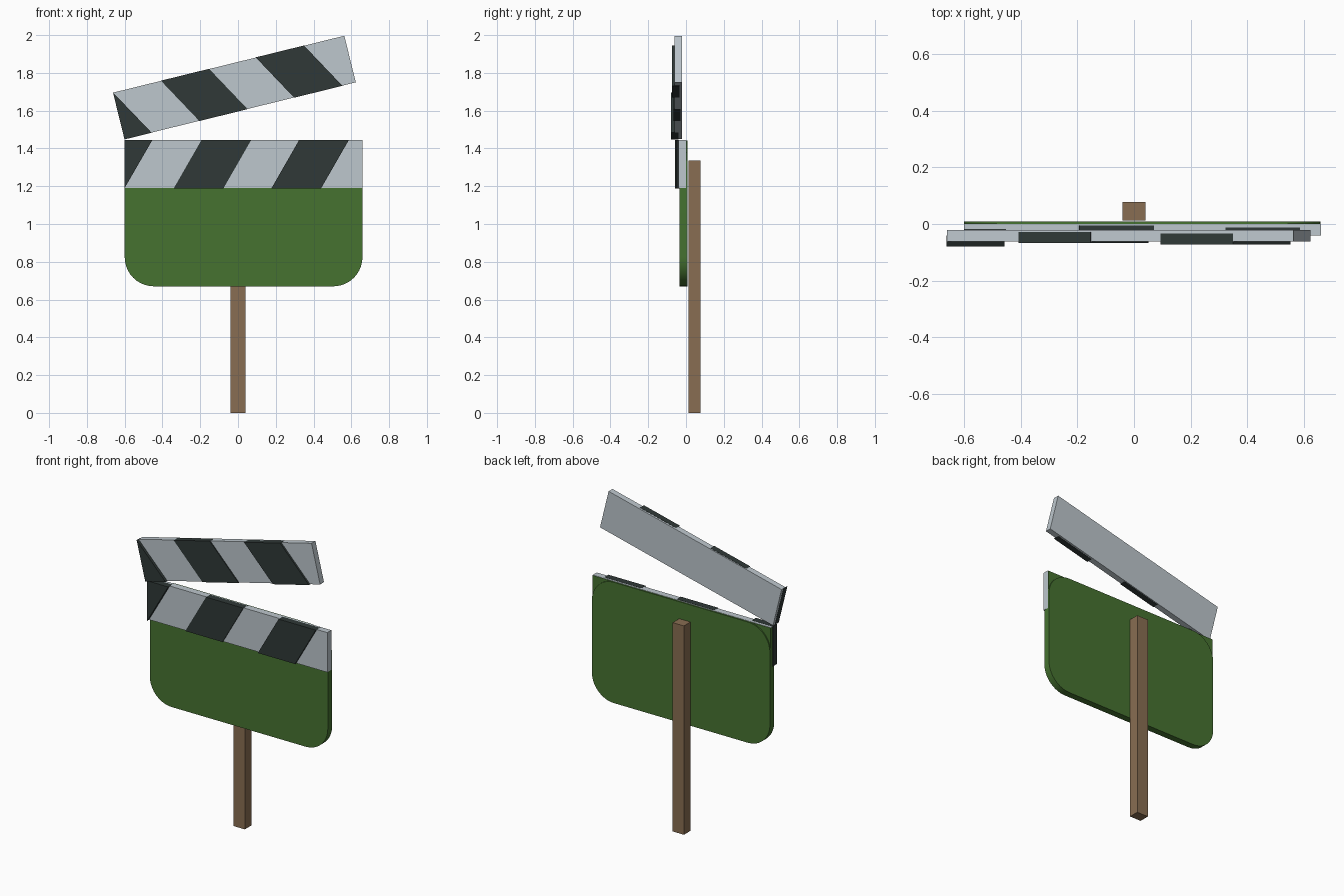
import bpy
import bmesh
from math import sin, cos, pi, atan2
from mathutils import Matrix, Vector

cube = bpy.data.objects.get("Cube")
if cube:
    bpy.data.objects.remove(cube, do_unlink=True)


def material(name, rgb):
    m = bpy.data.materials.new(name)
    m.use_nodes = True
    m.diffuse_color = (*rgb, 1)
    m.node_tree.nodes["Principled BSDF"].inputs["Base Color"].default_value = (*rgb, 1)
    return m


GREEN = material("board green", (0.061, 0.171, 0.03))
WHITE = material("stripe pale grey", (0.51, 0.57, 0.61))
BLACK = material("stripe charcoal", (0.029, 0.04, 0.038))
BROWN = material("wood brown", (0.25, 0.155, 0.084))


def prism(name, outline, y_front, y_back, mat, place=Matrix()):
    """Extrude an x-z outline along y, then place it."""
    bm = bmesh.new()
    face = bm.faces.new([bm.verts.new((x, y_front, z)) for x, z in outline])
    extruded = bmesh.ops.extrude_face_region(bm, geom=[face])["geom"]
    moved = [g for g in extruded if isinstance(g, bmesh.types.BMVert)]
    bmesh.ops.translate(bm, verts=moved, vec=(0, y_back - y_front, 0))
    bmesh.ops.recalc_face_normals(bm, faces=bm.faces)
    bm.transform(place)
    mesh = bpy.data.meshes.new(name)
    bm.to_mesh(mesh)
    bm.free()
    mesh.materials.append(mat)
    obj = bpy.data.objects.new(name, mesh)
    bpy.context.collection.objects.link(obj)
    return obj


def rect(x0, x1, z0, z1):
    return [(x0, z0), (x1, z0), (x1, z1), (x0, z1)]


def rounded(x0, x1, z0, z1, r, round_top):
    """Rectangle with rounded bottom corners and optional rounded top."""
    pts = []
    corners = [(x0 + r, z0 + r, pi), (x1 - r, z0 + r, 1.5 * pi)]
    if round_top:
        corners += [(x1 - r, z1 - r, 0), (x0 + r, z1 - r, pi / 2)]
    for cx, cz, start in corners:
        for i in range(11):
            a = start + i * pi / 20
            pts.append((cx + r * cos(a), cz + r * sin(a)))
    return pts if round_top else pts + [(x1, z1), (x0, z1)]


def smooth(obj):
    bpy.ops.object.select_all(action='DESELECT')
    obj.select_set(True)
    bpy.context.view_layer.objects.active = obj
    bpy.ops.object.shade_smooth_by_angle()


# Board, with a thin back layer rounded at every corner
LEFT, RIGHT, BOTTOM, TOP, R = -0.6, 0.659, 0.67, 1.442, 0.155
smooth(prism("board", rounded(LEFT, RIGHT, BOTTOM, TOP, R, False), -0.034, 0.002, GREEN))
smooth(prism("board_back", rounded(LEFT, RIGHT, BOTTOM, TOP, R, True), 0.002, 0.009, GREEN))

# Handle behind the board
prism("handle", rect(-0.04, 0.04, 0, 1.335), 0.012, 0.078, BROWN)

# Striped sticks: slanted bars, mirrored top to bottom on the upper one
LENGTH, HEIGHT, LEAN, WIDTH = 1.26, 0.254, 0.147, 0.263


def striped_stick(name, place, y_front, y_back, flipped):
    prism(name, rect(0, LENGTH, 0, HEIGHT), y_front, y_back, WHITE, place)
    lo, hi = -0.001, HEIGHT + 0.001
    stripes = [[(-0.001, lo), (-0.001, hi), (LEAN, hi)]]
    for s in (0.26, 0.777):
        stripes.append([(s, lo), (s + WIDTH, lo), (s + WIDTH + LEAN, hi), (s + LEAN, hi)])
    # Each stripe steps forward by a different amount
    for i, (pts, step) in enumerate(zip(stripes, (0.018, 0.006, 0.012))):
        if flipped:
            pts = [(x, HEIGHT - z) for x, z in pts]
        prism(f"{name}_stripe_{i + 1}", pts, y_front - step, y_back - step, BLACK, place)


striped_stick("lower_stick", Matrix.Translation((-0.6, 0, 1.19)), -0.041, 0.0, False)
tilt = atan2(0.3, 1.22)
hinge = Matrix.Translation(Vector((-0.6, 0, 1.449))) @ Matrix.Rotation(-tilt, 4, 'Y')
striped_stick("upper_stick", hinge, -0.061, -0.022, True)
